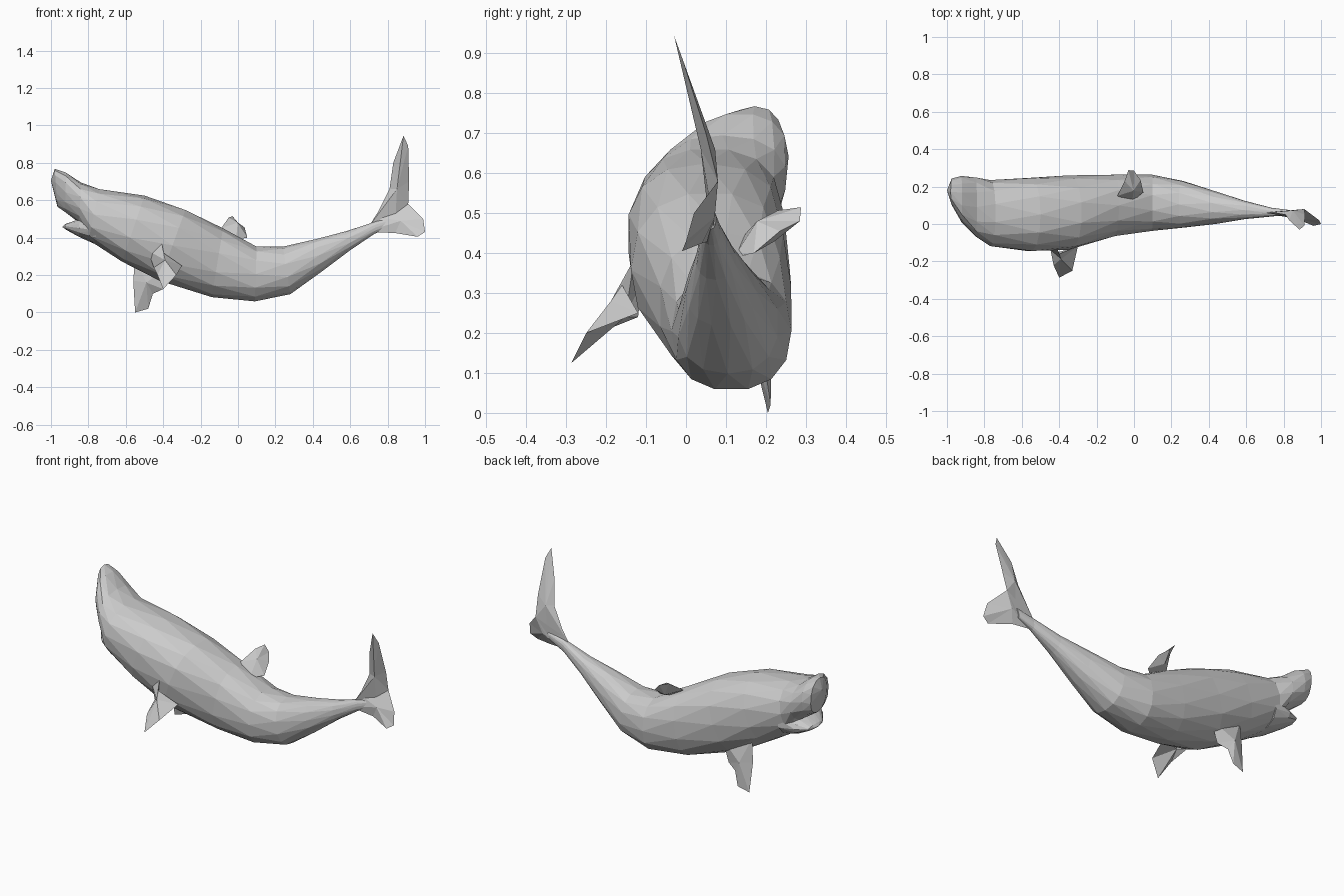
import bpy, bmesh, math
from mathutils import Vector

SIDES = 14


def finish(bm, name):
    bmesh.ops.triangulate(bm, faces=[f for f in bm.faces if len(f.verts) > 4])
    bmesh.ops.recalc_face_normals(bm, faces=bm.faces)
    me = bpy.data.meshes.new(name)
    bm.to_mesh(me)
    bm.free()
    ob = bpy.data.objects.new(name, me)
    bpy.context.collection.objects.link(ob)
    return ob


def soft(v, p=0.86):
    return math.copysign(abs(v) ** p, v)


def loft(name, stations, nose):
    """Rings given as top x, top z, bottom x, bottom z, y min, y max."""
    bm = bmesh.new()
    rings = []
    for k, (xt, zt, xb, zb, y0, y1) in enumerate(stations):
        ring = []
        for i in range(SIDES):
            a = 2 * math.pi * (i + 0.5 * (k % 2)) / SIDES
            s = soft(math.sin(a)) / 2
            c = soft(math.cos(a)) / 2
            ring.append(bm.verts.new(((xt + xb) / 2 + c * (xt - xb),
                                      (y0 + y1) / 2 + s * (y1 - y0),
                                      (zt + zb) / 2 + c * (zt - zb))))
        rings.append(ring)
    # alternate rings are staggered, giving irregular triangular facets
    for k, (r, q) in enumerate(zip(rings, rings[1:])):
        for i in range(SIDES):
            j = (i + 1) % SIDES
            if k % 2 == 0:
                bm.faces.new((r[i], r[j], q[i]))
                bm.faces.new((r[j], q[j], q[i]))
            else:
                bm.faces.new((r[i], r[j], q[j]))
                bm.faces.new((r[i], q[j], q[i]))
    tip = bm.verts.new(nose)
    for i in range(SIDES):
        bm.faces.new((rings[0][i], tip, rings[0][(i + 1) % SIDES]))
    bm.faces.new(rings[-1])
    return finish(bm, name)


def fin(name, outline, centre, offset):
    """Thin lens: a sharp rim with a raised point on each side."""
    bm = bmesh.new()
    rim = [bm.verts.new(p) for p in outline]
    for sign in (1, -1):
        mid = bm.verts.new(Vector(centre) + sign * Vector(offset))
        for a, b in zip(rim, rim[1:] + rim[:1]):
            bm.faces.new((a, b, mid))
    return finish(bm, name)


# Curved body with the head turned to +y
loft("body", [
    (-.980, .768, -.965, .565, .10, .245),
    (-.920, .750, -.925, .535, .01, .257),
    (-.840, .695, -.850, .480, -.07, .252),
    (-.740, .662, -.800, .385, -.118, .235),
    (-.500, .625, -.620, .272, -.148, .250),
    (-.280, .552, -.420, .165, -.138, .260),
    (-.080, .450, -.140, .082, -.068, .267),
    (.100, .355, .090, .056, -.037, .264),
    (.240, .352, .280, .098, -.022, .232),
    (.420, .395, .450, .218, .000, .175),
    (.580, .435, .600, .333, .025, .125),
    (.740, .488, .730, .420, .040, .087),
    (.840, .510, .820, .460, .050, .075),
], (-1.0, .18, .705))

# Open lower jaw
loft("lower_jaw", [
    (-.925, .472, -.915, .440, .06, .19),
    (-.850, .500, -.850, .403, -.04, .22),
    (-.720, .560, -.770, .368, -.105, .23),
], (-.94, .13, .457))

# Tail flukes
fin("upper_fluke",
    [(.70, .06, .46), (.75, .06, .54), (.81, .05, .66), (.83, .02, .80),
     (.885, -.03, .945), (.91, -.01, .89), (.915, .05, .70),
     (.91, .08, .58), (.84, .07, .47)],
    (.85, .055, .66), (0, .018, 0))
fin("lower_fluke",
    [(.68, .06, .43), (.75, .065, .51), (.91, .08, .58), (.99, .02, .50),
     (1.0, .0, .43), (.96, -.01, .405), (.84, .04, .425)],
    (.87, .05, .49), (0, .022, 0))

# Side flippers
fin("near_flipper",
    [(-.48, -.11, .33), (-.41, -.13, .385), (-.40, -.16, .32),
     (-.30, -.12, .25), (-.33, -.25, .20), (-.40, -.287, .125),
     (-.43, -.22, .20), (-.45, -.12, .24)],
    (-.40, -.17, .26), (.01, -.018, .02))
fin("far_flipper",
    [(-.55, .18, .30), (-.56, .185, .17), (-.55, .205, .0),
     (-.48, .212, .02), (-.455, .20, .10), (-.40, .18, .125),
     (-.36, .18, .25)],
    (-.49, .19, .16), (0, .024, 0))

# Small back fin leaning to +y
fin("dorsal_fin",
    [(-.09, .15, .45), (-.05, .23, .507), (-.03, .288, .515),
     (.0, .285, .48), (.035, .235, .455), (.05, .17, .40), (-.01, .12, .39)],
    (-.01, .20, .455), (.008, -.022, .025))
